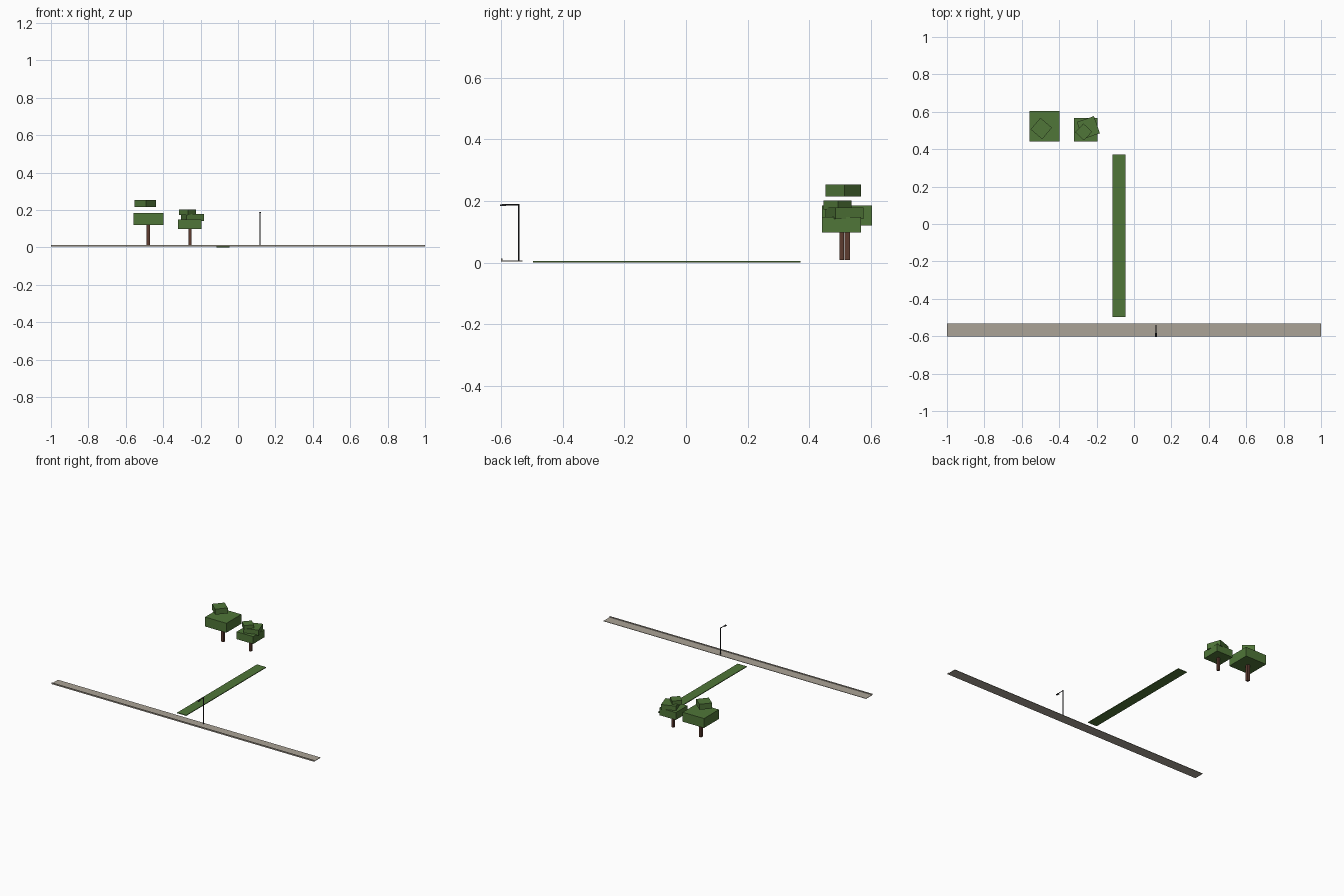
import bpy, math
from mathutils import Matrix

if "Cube" in bpy.data.objects:
    bpy.data.objects.remove(bpy.data.objects["Cube"])


def material(name, rgb):
    m = bpy.data.materials.new(name)
    m.diffuse_color = (*rgb, 1)
    m.use_nodes = True
    m.node_tree.nodes["Principled BSDF"].inputs["Base Color"].default_value = m.diffuse_color
    return m


LEAF = material("leaf green", (0.08, 0.18, 0.04))
BARK = material("bark brown", (0.11, 0.045, 0.03))
STONE = material("pavement beige", (0.41, 0.37, 0.31))
METAL = material("lamp dark grey", (0.025, 0.025, 0.028))


def box(name, center, size, mat, angle=0):
    """Box with its size baked into the mesh, turned about z."""
    bpy.ops.mesh.primitive_cube_add(size=1, location=center)
    ob = bpy.context.object
    ob.name = name
    ob.data.transform(Matrix.Diagonal((*size, 1)))
    ob.rotation_euler.z = math.radians(angle)
    ob.data.materials.append(mat)
    return ob


def span(name, x, y, z, mat):
    """Box between limits on each axis."""
    c = [(a + b) / 2 for a, b in (x, y, z)]
    return box(name, c, [b - a for a, b in (x, y, z)], mat)


# Ground pieces
span("pavement", (-1, 1), (-0.599, -0.531), (0.004, 0.007), STONE)
span("kerb", (-1, 1), (-0.601, -0.596), (0.004, 0.013), STONE)
span("grass_strip", (-0.115, -0.046), (-0.497, 0.371), (0, 0.005), LEAF)


# Trees: trunk plus stacked foliage blocks (x, y, side, z0, z1, angle)
def tree(name, x, y, width, top, blocks):
    span(name + "_trunk", (x - width / 2, x + width / 2),
         (y - width / 2, y + width / 2), (0.008, top), BARK)
    for i, (bx, by, side, z0, z1, ang) in enumerate(blocks):
        box(f"{name}_foliage_{i + 1}", (bx, by, (z0 + z1) / 2),
            (side, side, z1 - z0), LEAF, ang)


tree("large_tree", -0.479, 0.523, 0.018, 0.125, [
    (-0.479, 0.523, 0.162, 0.120, 0.185, 0),
    (-0.4955, 0.5105, 0.081, 0.215, 0.253, 49.5)])
tree("small_tree", -0.257, 0.505, 0.015, 0.10, [
    (-0.257, 0.505, 0.126, 0.097, 0.148, 0),
    (-0.244, 0.515, 0.097, 0.141, 0.179, 19),
    (-0.269, 0.492, 0.064, 0.172, 0.202, 47)])

# Street lamp
LX, LY = 0.118, -0.543


def tube(name, r, length, center, tilt=0):
    bpy.ops.mesh.primitive_cylinder_add(vertices=8, radius=r, depth=length,
                                        location=center, rotation=(tilt, 0, 0))
    ob = bpy.context.object
    ob.name = name
    ob.data.materials.append(METAL)
    return ob


tube("lamp_pole", 0.003, 0.184, (LX, LY, 0.098))
tube("lamp_arm", 0.0022, 0.055, (LX, LY - 0.0265, 0.188), math.pi / 2)
head = box("lamp_head", (LX, -0.594, 0.186), (0.012, 0.021, 0.006), METAL)
for v in head.data.vertices:  # narrower on top
    if v.co.z > 0:
        v.co.x *= 0.6
        v.co.y *= 0.8
